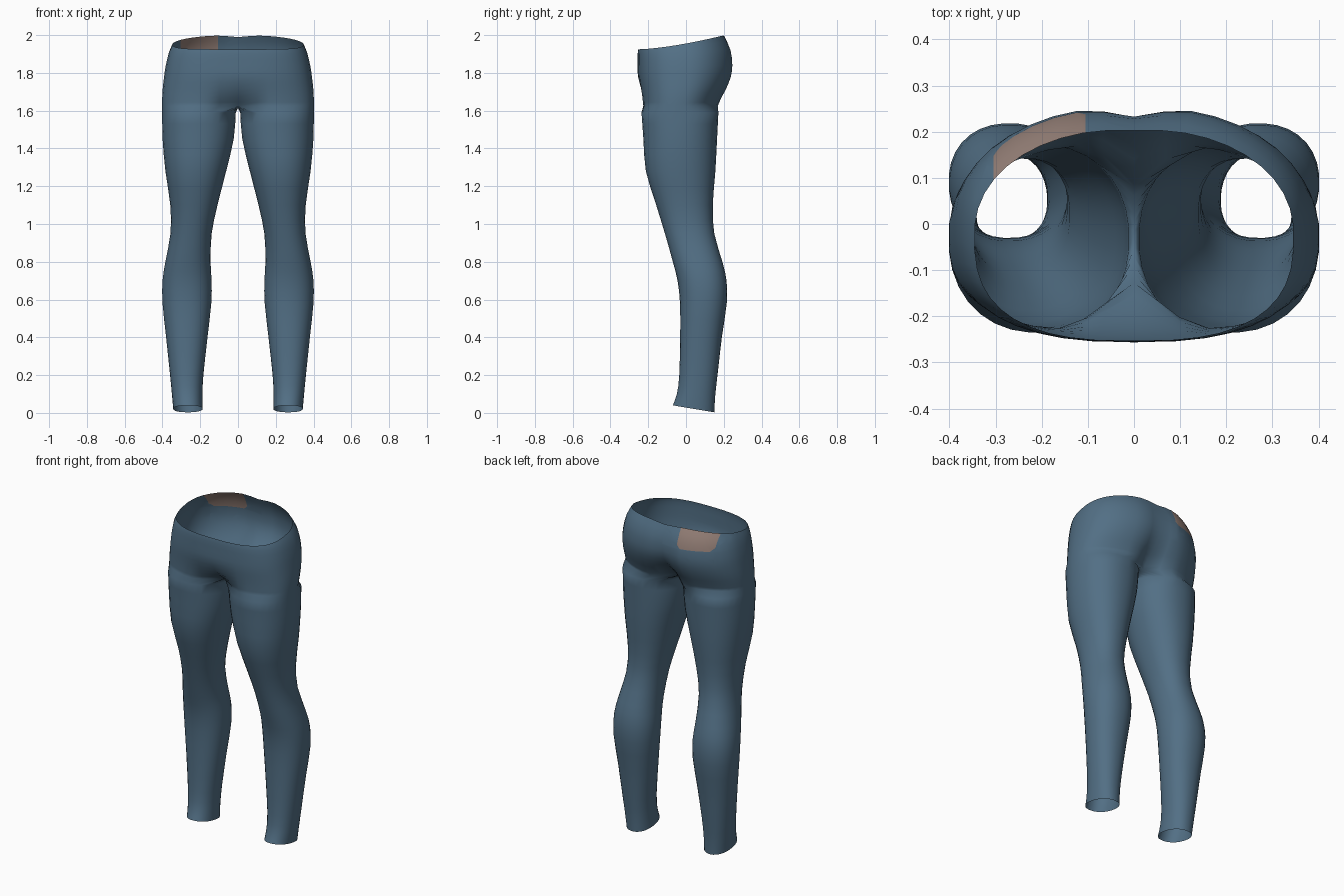
import bpy, bmesh, math
from mathutils import Vector

if "Cube" in bpy.data.objects:
    bpy.data.objects.remove(bpy.data.objects["Cube"])

N, M = 32, 22          # points round a leg, points of a ring that carry on to the pelvis

# leg sections: z, outer x, inner x, front y, back y, hem tilt
LEG = [
    (0.00, .343, .187, -.070, .150, 1), (0.09, .350, .188, -.048, .155, .3),
    (0.20, .360, .183, -.036, .167, 0), (0.40, .381, .161, -.031, .190, 0),
    (0.58, .400, .141, -.032, .216, 0), (0.70, .400, .139, -.045, .215, 0),
    (0.80, .385, .145, -.070, .193, 0), (0.95, .358, .139, -.112, .150, 0),
    (1.10, .359, .108, -.158, .142, 0), (1.28, .385, .062, -.213, .156, 0),
    (1.45, .400, .022, -.226, .165, 0), (1.59, .402, .011, -.236, .172, 0)]
# pelvis sections: z, half width, front y, back y, front dent, back dent, waist tilt
PELVIS = [
    (1.625, .402, -.237, .180, .110, .100, 0), (1.67, .402, -.240, .200, .055, .085, 0),
    (1.72, .399, -.246, .226, .018, .058, 0), (1.78, .392, -.254, .249, 0, .036, 0),
    (1.84, .383, -.256, .257, 0, .025, 0), (1.90, .366, -.256, .246, 0, .018, .3),
    (1.925, .346, -.253, .207, 0, .004, 1)]


def smooth_rows(rows, steps):
    """Catmull-Rom interpolation between the section rows."""
    out = []
    for k in range(len(rows) - 1):
        p0, p1, p2, p3 = (rows[min(max(k + d, 0), len(rows) - 1)] for d in (-1, 0, 1, 2))
        for s in range(steps):
            t = s / steps
            out.append([.5 * (2 * b + (c - a) * t + (2 * a - 5 * b + 4 * c - d) * t * t
                              + (3 * b - a - 3 * c + d) * t ** 3)
                        for a, b, c, d in zip(p0, p1, p2, p3)])
    return out + [list(rows[-1])]


def power(v, n):
    return math.copysign(abs(v) ** (2 / n), v)


def leg_ring(row):
    z, xo, xi, yf, yb, tilt = row
    pts = []
    for i in range(N):
        if i < M:
            deg = -30 + 240 * i / (M - 1)
        else:
            deg = 210 + 120 * (i - M + 1) / (N - M + 1)
        a = math.radians(deg)
        u = power(-math.cos(a), 2.2)
        pts.append((xo / 2 + xi / 2 + (xo - xi) / 2 * power(math.sin(a), 2.2),
                    (yf + yb) / 2 + (yb - yf) / 2 * u,
                    z + tilt * (.003 + .037 * (1 - u) / 2)))
    return pts


def pelvis_ring(row):
    z, w, yf, yb, df, db, tilt = row
    pts = []
    for i in range(M):
        a = math.pi * i / (M - 1)
        back = math.cos(a) < 0
        n = 2.15 if back else 2.7
        x = w * power(max(math.sin(a), 0), n) if 0 < i < M - 1 else 0
        y = (yf + yb) / 2 + (yb - yf) / 2 * power(-math.cos(a), n)
        y += -db * math.exp(-(x / .07) ** 2) if back else df * math.exp(-(x / .09) ** 2)
        rise = .075 * min(max((y + .25) / .455, 0), 1) ** 1.5
        if back:
            rise -= .01 * math.exp(-(x / .07) ** 2)
        pts.append((x, y, z + max(tilt, 0) * rise))
    return pts


def build_half(bm, side):
    def add(pts):
        return [bm.verts.new((side * x, y, z)) for x, y, z in pts]

    def face(vs):
        bm.faces.new(vs if side > 0 else vs[::-1])

    def bridge(a, b, closed):
        n = len(b)
        for i in range(n if closed else n - 1):
            j = (i + 1) % n
            face([a[i], a[j], b[j], b[i]])

    legs = [add(leg_ring(r)) for r in smooth_rows(LEG, 2)]
    hips = [pelvis_ring(r) for r in smooth_rows(PELVIS, 2)]
    # crotch seam runs along x = 0 from the front to the back of the first pelvis ring
    first = hips[0]
    seam = []
    for k in range(1, N - M + 1):
        t = k / (N - M + 1)
        seam.append((0, first[-1][1] * (1 - t) + first[0][1] * t,
                     first[0][2] - .012 * math.sin(math.pi * t)))
    rings = legs + [add(first + seam)]
    for a, b in zip(rings, rings[1:]):
        bridge(a, b, True)
    upper = [rings[-1][:M]] + [add(p) for p in hips[1:]]
    for a, b in zip(upper, upper[1:]):
        bridge(a, b, False)


def material(name, rgb):
    m = bpy.data.materials.new(name)
    m.diffuse_color = (*rgb, 1)
    m.use_nodes = True
    m.node_tree.nodes["Principled BSDF"].inputs["Base Color"].default_value = m.diffuse_color
    return m


bm = bmesh.new()
for side in (1, -1):
    build_half(bm, side)
bmesh.ops.remove_doubles(bm, verts=bm.verts, dist=.0005)

# back patch: cut its outline into the cloth, then colour the faces inside
X0, X1, Z0 = -.305, -.105, 1.885
planes = [((X0, 0, 0), (-1, 0, 0)), ((X1, 0, 0), (1, 0, 0)), ((0, 0, Z0), (0, 0, -1)),
          ((X0 + .02, 0, Z0), (-1, 0, -1)), ((X1 - .02, 0, Z0), (1, 0, -1))]


def near_patch(f):
    c = f.calc_center_median()
    return c.y > .03 and c.z > 1.8 and c.x < -.03


for co, no in planes:
    faces = [f for f in bm.faces if near_patch(f)]
    geom = faces + list({e for f in faces for e in f.edges}) + list({v for f in faces for v in f.verts})
    bmesh.ops.bisect_plane(bm, geom=geom, dist=1e-5, plane_co=co, plane_no=no)
for f in bm.faces:
    f.smooth = True
    c = f.calc_center_median()
    if near_patch(f) and all((c - Vector(co)).dot(Vector(no)) < 0 for co, no in planes):
        f.material_index = 1

mesh = bpy.data.meshes.new("leggings")
bm.to_mesh(mesh)
bm.free()
mesh.materials.append(material("denim blue", (.085, .160, .235)))
mesh.materials.append(material("tan patch", (.30, .215, .185)))
obj = bpy.data.objects.new("leggings", mesh)
bpy.context.collection.objects.link(obj)
